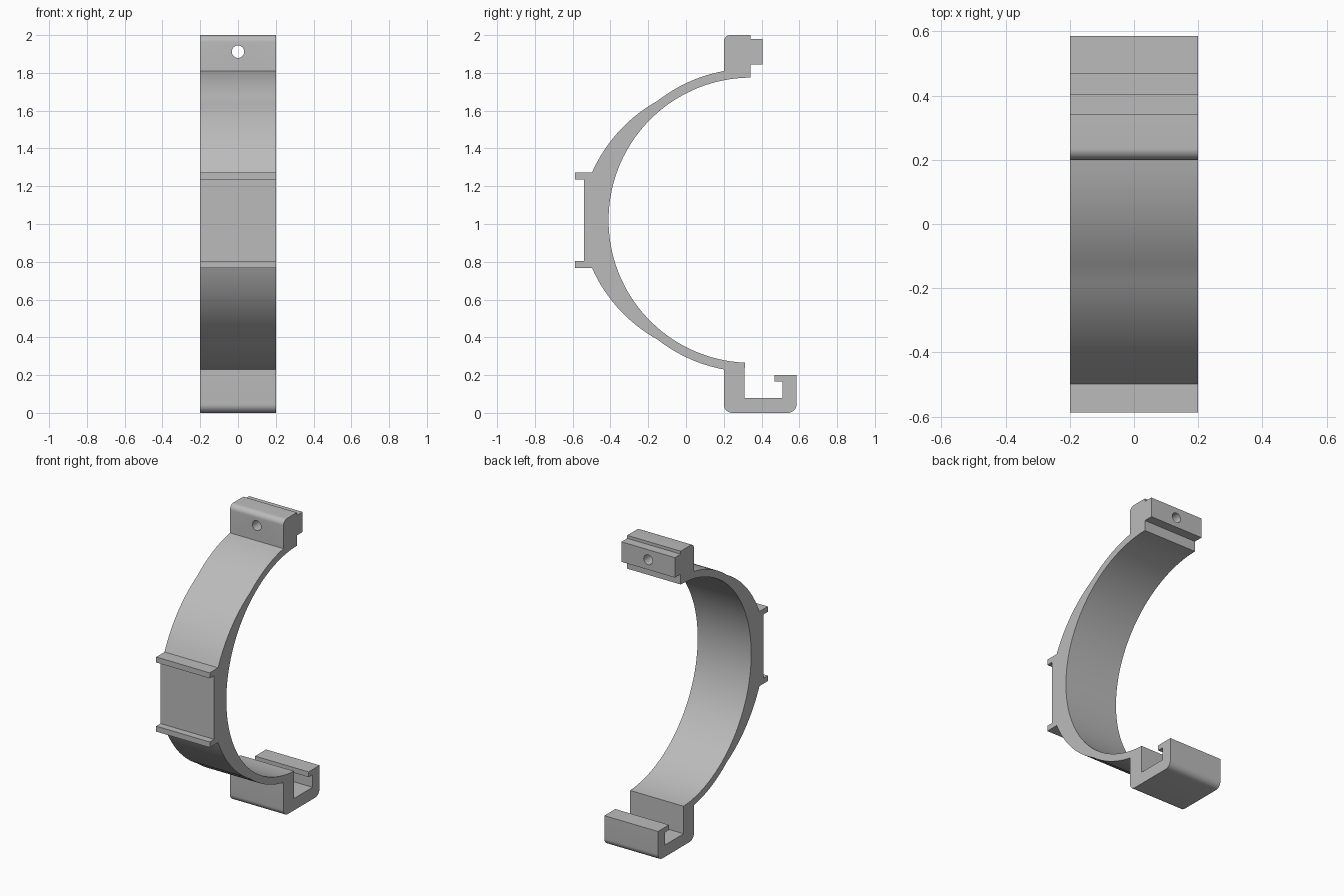
import bpy, bmesh
from math import cos, sin, pi, atan2, hypot, radians
from mathutils import Vector

if "Cube" in bpy.data.objects:
    bpy.data.objects.remove(bpy.data.objects["Cube"])

HALF_WIDTH = 0.2
CENTRE = Vector((0.345, 1.02))   # ring centre in (y, z)
INNER, OUTER = 0.755, 0.803

grey = bpy.data.materials.new("light grey plastic")
grey.use_nodes = True
colour = (0.5, 0.5, 0.5, 1)
grey.diffuse_color = colour
grey.node_tree.nodes["Principled BSDF"].inputs["Base Color"].default_value = colour


def arc(centre, radius, start, end, steps):
    """Points on an arc, angles in radians."""
    return [Vector(centre) + radius * Vector((cos(a), sin(a)))
            for a in (start + (end - start) * i / steps for i in range(steps + 1))]


def ring_arc(radius, p, q, steps):
    """Arc about the ring centre between the directions of two points."""
    a, b = [atan2(v[1] - CENTRE.y, v[0] - CENTRE.x) % (2 * pi) for v in (p, q)]
    return arc(CENTRE, radius, a, b, steps)


def bulge(p, q, sagitta, steps):
    """Arc from p to q that swells to the right of the direction of travel."""
    p, q = Vector(p), Vector(q)
    chord = q - p
    length = chord.length
    radius = (length ** 2 / 4 + sagitta ** 2) / (2 * sagitta)
    normal = Vector((chord.y, -chord.x)) / length
    centre = (p + q) / 2 + normal * (sagitta - radius)
    a = atan2(*(p - centre).yx)
    b = atan2(*(q - centre).yx)
    if b - a > pi:
        b -= 2 * pi
    if a - b > pi:
        b += 2 * pi
    return arc(centre, radius, a, b, steps)


def mirrored(points):
    """Reflect about the ring's mid height."""
    return [Vector((p[0], 2 * CENTRE.y - p[1])) for p in reversed(points)]


# Top block with its stepped tongue
top_block = arc((0.235, 1.965), 0.035, pi, pi / 2, 8) + [
    (0.342, 2.0), (0.342, 1.98), (0.404, 1.98), (0.404, 1.845), (0.342, 1.845)]

# Inner face of the band
inner_face = ring_arc(INNER, (0.342, 1.775), (0.311, 0.265), 64)

# Bottom hook with rounded outer corners
hook = [(0.311, 0.08), (0.51, 0.08), (0.51, 0.165), (0.468, 0.165),
        (0.468, 0.2), (0.585, 0.2)]
hook += arc((0.54, 0.045), 0.045, 0, -pi / 2, 8)
hook += arc((0.245, 0.045), 0.045, -pi / 2, -pi, 8)

# Lower half of the outer face: thin arc, thickened shoulder, clip, flat pad
thin = ring_arc(OUTER, (0.2, 0.23), (-0.15, 0.39), 12)
shoulder = bulge((-0.498, 0.768), thin[-1], 0.042, 16)
clip = [(-0.587, 0.768), (-0.587, 0.805), (-0.54, 0.805)]
shoulder.reverse()
lower_half = thin + shoulder[1:] + clip

profile = top_block + inner_face + hook + lower_half + mirrored(lower_half)

# Extrude the profile across the width
bm = bmesh.new()
face = bm.faces.new([bm.verts.new((-HALF_WIDTH, p[0], p[1])) for p in profile])
swept = bmesh.ops.extrude_face_region(bm, geom=[face])["geom"]
bmesh.ops.translate(bm, vec=(2 * HALF_WIDTH, 0, 0),
                    verts=[v for v in swept if isinstance(v, bmesh.types.BMVert)])
bmesh.ops.recalc_face_normals(bm, faces=bm.faces)
mesh = bpy.data.meshes.new("clamp_bracket")
bm.to_mesh(mesh)
bm.free()
mesh.materials.append(grey)
bracket = bpy.data.objects.new("clamp_bracket", mesh)
bpy.context.collection.objects.link(bracket)

# Screw hole through the top block
bpy.ops.mesh.primitive_cylinder_add(vertices=32, radius=0.033, depth=0.6,
                                    location=(0, 0.3, 1.912), rotation=(pi / 2, 0, 0))
cutter = bpy.context.object
cutter.name = "screw_hole_cutter"
cutter.hide_render = True
cutter.data.materials.append(grey)
drill = bracket.modifiers.new("screw hole", 'BOOLEAN')
drill.operation = 'DIFFERENCE'
drill.solver = 'EXACT'
drill.object = cutter

bpy.ops.object.select_all(action='DESELECT')
bracket.select_set(True)
bpy.context.view_layer.objects.active = bracket
bpy.ops.object.modifier_apply(modifier=drill.name)
bpy.data.objects.remove(cutter)
bpy.ops.object.shade_smooth_by_angle(angle=radians(30))
